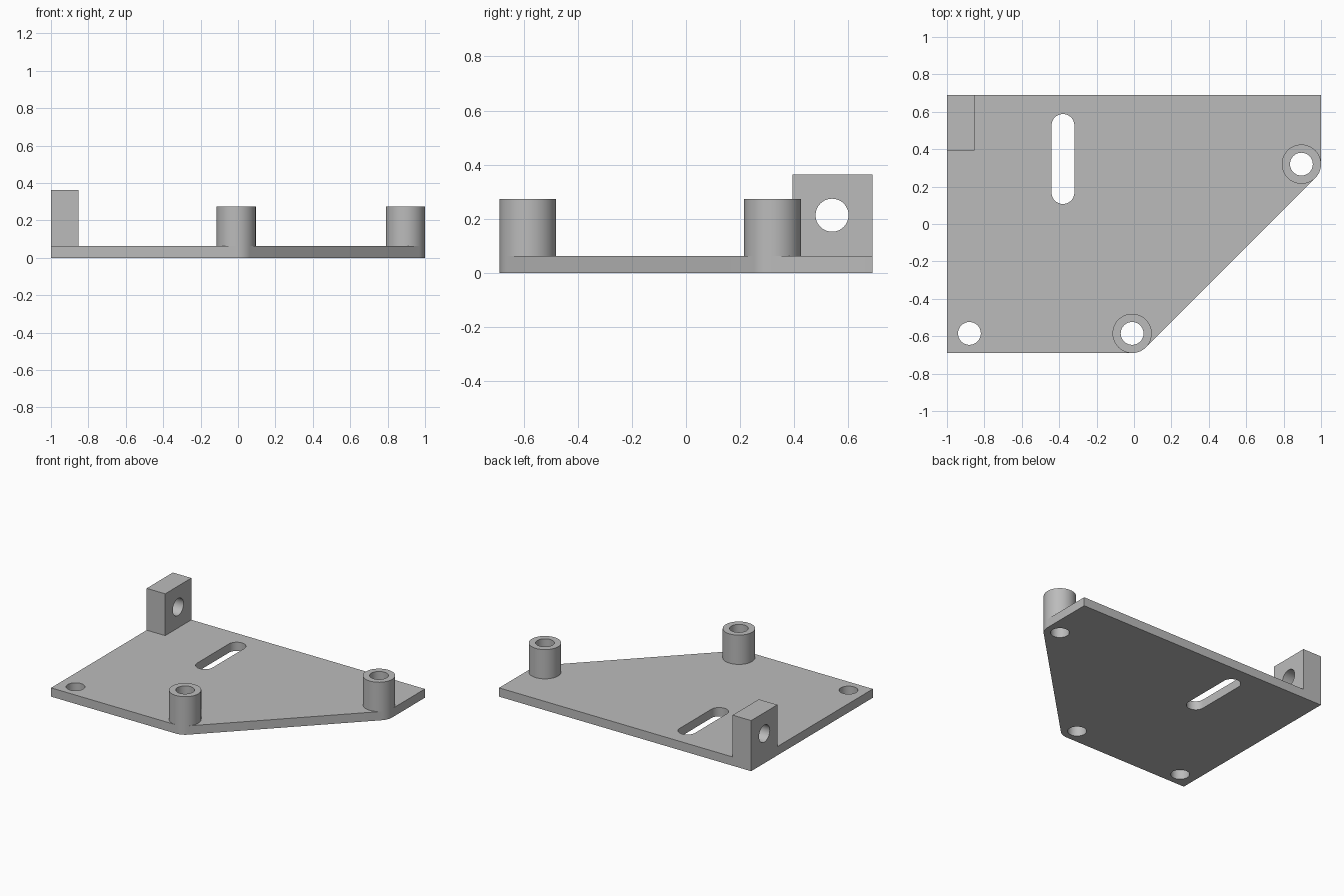
import bpy, bmesh
from math import cos, sin, pi, radians
from mathutils import Matrix

cube = bpy.data.objects.get("Cube")
if cube:
    bpy.data.objects.remove(cube, do_unlink=True)

GREY = (0.5, 0.5, 0.5, 1)
grey = bpy.data.materials.new("plain grey")
grey.use_nodes = True
grey.diffuse_color = GREY
grey.node_tree.nodes["Principled BSDF"].inputs["Base Color"].default_value = GREY

# Main dimensions
HALF_DEPTH = 0.69
PLATE_TOP, BOSS_TOP, LUG_TOP = 0.063, 0.273, 0.363
HOLE_R, BOSS_R = 0.061, 0.105
FRONT_BOSS, SIDE_BOSS = (-0.01, -0.585), (0.895, 0.32)
CORNER_HOLE = (-0.88, -0.585)


def arc(centre, r, start, end, steps):
    """Points along an arc, angles in degrees."""
    angles = [radians(start + (end - start) * i / steps) for i in range(steps + 1)]
    return [(centre[0] + r * cos(a), centre[1] + r * sin(a)) for a in angles]


def circle(centre, r):
    return arc(centre, r, 0, 360, 48)[:-1]


def extrude(name, loops, low, high, turn=Matrix()):
    """Solid from an outline and its holes, extruded from low to high, then turned."""
    curve = bpy.data.curves.new(name, "CURVE")
    curve.dimensions = "2D"
    curve.fill_mode = "BOTH"
    curve.extrude = (high - low) / 2
    for loop in loops:
        spline = curve.splines.new("POLY")
        spline.points.add(len(loop) - 1)
        for point, (u, v) in zip(spline.points, loop):
            point.co = (u, v, 0, 1)
        spline.use_cyclic_u = True
    source = bpy.data.objects.new(name + " outline", curve)
    bpy.context.collection.objects.link(source)
    bpy.context.view_layer.update()
    graph = bpy.context.evaluated_depsgraph_get()
    mesh = bpy.data.meshes.new_from_object(source.evaluated_get(graph))
    bpy.data.objects.remove(source, do_unlink=True)
    bpy.data.curves.remove(curve)

    bm = bmesh.new()
    bm.from_mesh(mesh)
    bmesh.ops.remove_doubles(bm, verts=bm.verts, dist=0.0001)
    bm.transform(turn @ Matrix.Translation((0, 0, (low + high) / 2)))
    bmesh.ops.recalc_face_normals(bm, faces=bm.faces)
    bm.to_mesh(mesh)
    bm.free()
    mesh.materials.clear()
    mesh.materials.append(grey)
    obj = bpy.data.objects.new(name, mesh)
    bpy.context.collection.objects.link(obj)
    bpy.ops.object.select_all(action="DESELECT")
    obj.select_set(True)
    bpy.context.view_layer.objects.active = obj
    bpy.ops.object.shade_smooth_by_angle(angle=radians(30))
    return obj


# Base plate: cut-off corner rounded around both bosses, three holes and a slot
outline = ([(-1, -HALF_DEPTH)]
           + arc(FRONT_BOSS, BOSS_R, -90, -45, 8)
           + arc(SIDE_BOSS, BOSS_R, -45, 0, 8)
           + [(1, HALF_DEPTH), (-1, HALF_DEPTH)])
slot = (arc((-0.38, 0.527), HOLE_R, 0, 180, 24)
        + arc((-0.38, 0.168), HOLE_R, 180, 360, 24))
holes = [circle(c, HOLE_R) for c in (FRONT_BOSS, SIDE_BOSS, CORNER_HOLE)]
extrude("base_plate", [outline, slot] + holes, 0, PLATE_TOP)

# Hollow bosses
for name, centre in (("front_boss", FRONT_BOSS), ("side_boss", SIDE_BOSS)):
    extrude(name, [circle(centre, BOSS_R), circle(centre, HOLE_R)], PLATE_TOP, BOSS_TOP)

# Upright lug at the back right corner, drilled sideways
yz_to_world = Matrix(((0, 0, 1, 0), (1, 0, 0, 0), (0, 1, 0, 0), (0, 0, 0, 1)))
lug = [(0.393, PLATE_TOP), (HALF_DEPTH, PLATE_TOP),
       (HALF_DEPTH, LUG_TOP), (0.393, LUG_TOP)]
extrude("corner_lug", [lug, circle((0.54, 0.213), HOLE_R)], -1, -0.853, yz_to_world)
